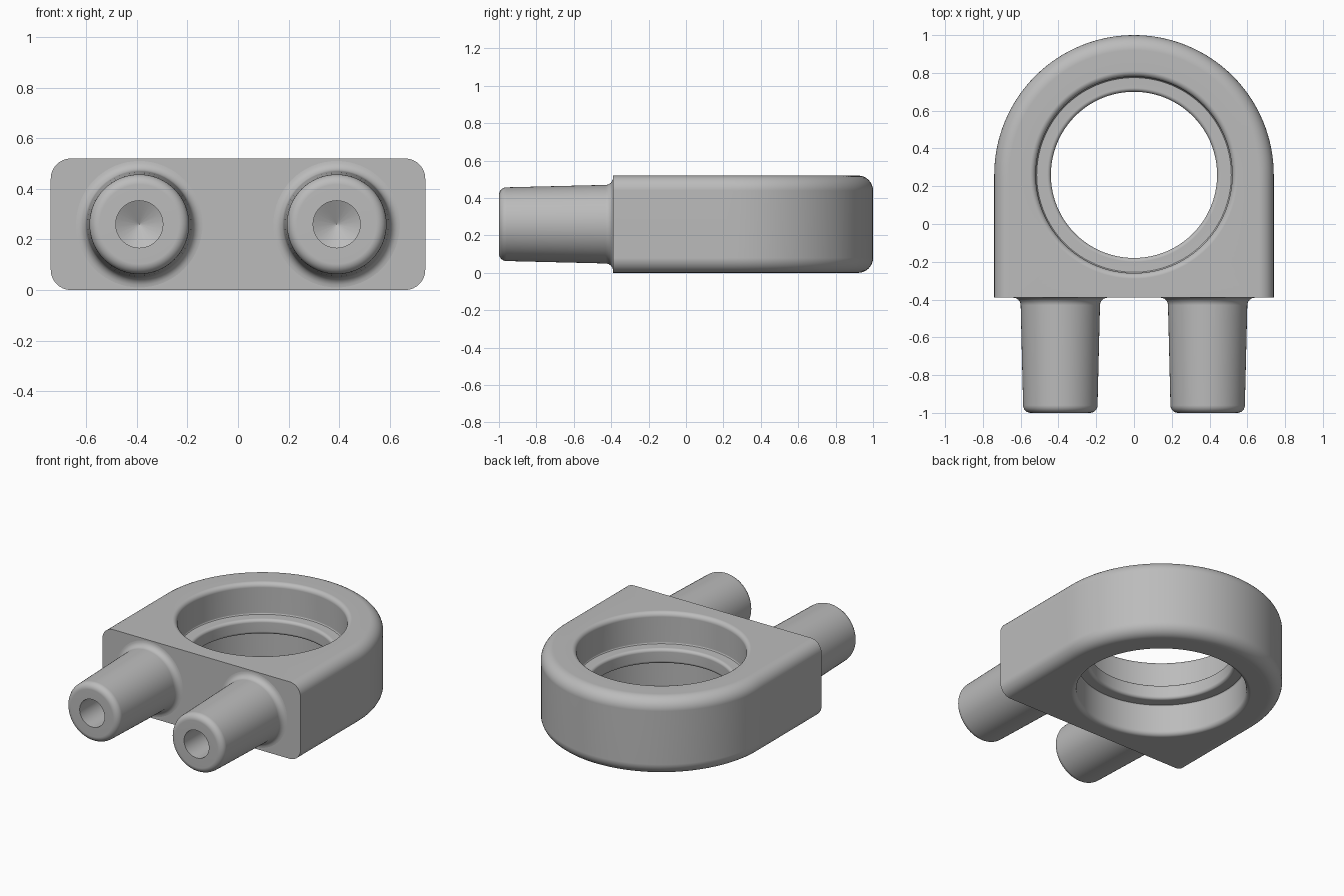
import bpy, bmesh
from math import pi, sin, cos

if "Cube" in bpy.data.objects:
    bpy.data.objects.remove(bpy.data.objects["Cube"])

grey = bpy.data.materials.new("plain grey")
grey.use_nodes = True
grey.diffuse_color = (0.5, 0.5, 0.5, 1)
grey.node_tree.nodes["Principled BSDF"].inputs["Base Color"].default_value = (0.5, 0.5, 0.5, 1)

HEIGHT, HALF, CENTRE, FRONT = 0.52, 0.74, 0.26, -0.39
MID = HEIGHT / 2


def fillet(cx, cy, radius, start, end, steps=6):
    """Arc points around (cx, cy), angles in degrees."""
    angles = [(start + (end - start) * i / steps) * pi / 180 for i in range(steps + 1)]
    return [(cx + radius * cos(a), cy + radius * sin(a)) for a in angles]


def loft(name, rings, closed):
    """Skin a list of equal-length vertex rings."""
    bm = bmesh.new()
    rows = [[bm.verts.new(p) for p in ring] for ring in rings]
    pairs = list(zip(rows, rows[1:]))
    if closed:
        pairs.append((rows[-1], rows[0]))
    for a, b in pairs:
        for i in range(len(a)):
            j = (i + 1) % len(a)
            bm.faces.new((a[i], a[j], b[j], b[i]))
    bmesh.ops.remove_doubles(bm, verts=bm.verts, dist=1e-5)
    bmesh.ops.recalc_face_normals(bm, faces=bm.faces)
    mesh = bpy.data.meshes.new(name)
    bm.to_mesh(mesh)
    bm.free()
    mesh.materials.append(grey)
    obj = bpy.data.objects.new(name, mesh)
    bpy.context.collection.objects.link(obj)
    bpy.ops.object.select_all(action="DESELECT")
    obj.select_set(True)
    bpy.context.view_layer.objects.active = obj
    bpy.ops.object.shade_smooth_by_angle(angle=pi / 6)
    weighted = obj.modifiers.new("clean normals", "WEIGHTED_NORMAL")
    weighted.keep_sharp = True
    return obj


SEG = 128


def arch_ring(r, z):
    """Round back, straight sides and a flat front."""
    q = SEG // 8
    pts = [(r * cos(pi * i / (4 * q)), CENTRE + r * sin(pi * i / (4 * q))) for i in range(4 * q)]
    pts += [(-r, CENTRE + (FRONT - CENTRE) * i / q) for i in range(q)]
    pts += [(-r + 2 * r * i / (2 * q), FRONT) for i in range(2 * q)]
    pts += [(r, FRONT + (CENTRE - FRONT) * i / q) for i in range(q)]
    return [(x, y, z) for x, y in pts]


def bore_ring(r, z):
    return [(r * cos(2 * pi * i / SEG), CENTRE + r * sin(2 * pi * i / SEG), z) for i in range(SEG)]


# Upper half of the body section, then the same mirrored below
edge, rim, bore, lip, lip_half, soft = 0.08, 0.03, 0.52, 0.44, 0.05, 0.02
outer_top = fillet(HALF - edge, MID - edge, edge, 0, 90, 8)
inner_top = fillet(bore + rim, MID - rim, rim, 90, 180)
inner_top += fillet(bore - 0.01, lip_half + 0.01, 0.01, 0, -90, 3)
inner_top += fillet(lip + soft, lip_half - soft, soft, 90, 180)


def flip(points):
    return [(r, -h) for r, h in reversed(points)]


rings = [arch_ring(r, MID + h) for r, h in outer_top]
rings += [bore_ring(r, MID + h) for r, h in inner_top + flip(inner_top)]
rings += [arch_ring(r, MID + h) for r, h in flip(outer_top)]
loft("ring_body", rings, closed=True)

# Tapered front spigots with blind holes, profile as (radius, y)
profile = [(0.25, FRONT + 0.03)]
profile += fillet(0.25, FRONT - 0.04, 0.04, 90, 180)
profile += fillet(0.157, -0.96, 0.04, 0, -90)
profile += [(0.093, -1.0), (0.093, -0.5), (0.0001, -0.45)]
for side, x in (("left", 0.39), ("right", -0.39)):
    turn = [2 * pi * i / 64 for i in range(64)]
    loft(side + "_spigot",
         [[(x + r * cos(a), y, MID + r * sin(a)) for a in turn] for r, y in profile],
         closed=False)
